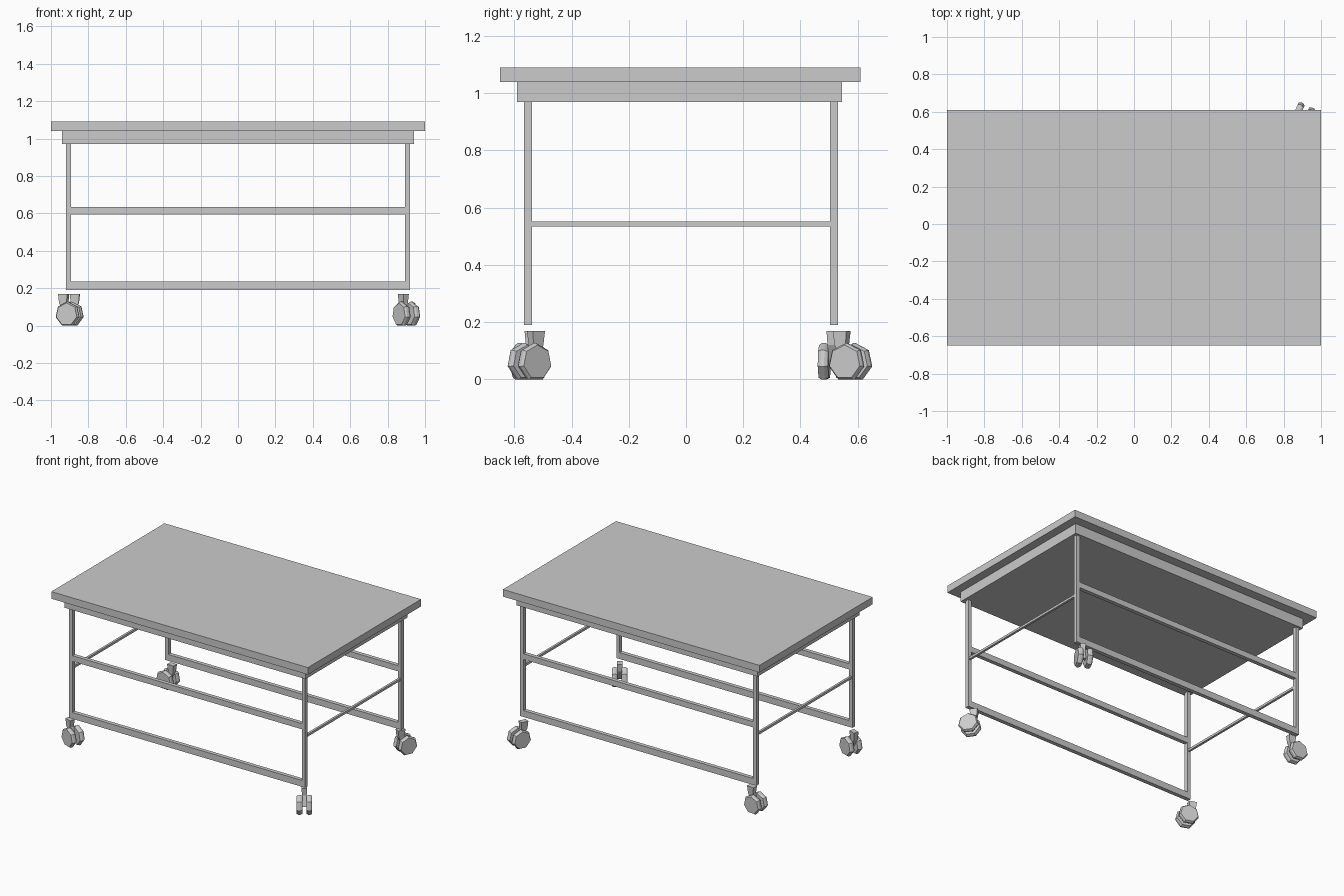
import bpy, bmesh, math
from mathutils import Matrix, Vector

cube = bpy.data.objects.get("Cube")
if cube:
    bpy.data.objects.remove(cube, do_unlink=True)

GREY = (0.6, 0.6, 0.6, 1)
mat = bpy.data.materials.new("light_grey")
mat.use_nodes = True
mat.diffuse_color = GREY
mat.node_tree.nodes["Principled BSDF"].inputs["Base Color"].default_value = GREY


def finish(name, bm):
    bmesh.ops.recalc_face_normals(bm, faces=bm.faces)
    mesh = bpy.data.meshes.new(name)
    bm.to_mesh(mesh)
    bm.free()
    mesh.materials.append(mat)
    obj = bpy.data.objects.new(name, mesh)
    bpy.context.collection.objects.link(obj)
    return obj


def box(name, x, y, z):
    """Box from (min, max) ranges."""
    bm = bmesh.new()
    bmesh.ops.create_cube(bm, size=1)
    for v in bm.verts:
        v.co = [(r[0] + r[1]) / 2 + c * (r[1] - r[0]) for r, c in zip((x, y, z), v.co)]
    return finish(name, bm)


def loft(bm, rings):
    """Closed solid through rings of equal point count."""
    loops = [[bm.verts.new(p) for p in ring] for ring in rings]
    for a, b in zip(loops, loops[1:]):
        for i in range(len(a)):
            j = (i + 1) % len(a)
            bm.faces.new((a[i], a[j], b[j], b[i]))
    bm.faces.new(loops[0])
    bm.faces.new(loops[-1])


# Top and apron
box("table_top", (-1, 1), (-0.65, 0.61), (1.04, 1.09))
box("apron", (-0.94, 0.94), (-0.59, 0.545), (0.97, 1.04))

# Front and back frames: legs and two rails each
FRAMES = {"front": (-0.566, -0.538), "back": (0.503, 0.531)}
for end, y in FRAMES.items():
    box(end + "_left_leg", (0.894, 0.92), y, (0.19, 0.97))
    box(end + "_right_leg", (-0.92, -0.894), y, (0.19, 0.97))
    box(end + "_lower_rail", (-0.894, 0.894), y, (0.19, 0.235))
    box(end + "_middle_rail", (-0.894, 0.894), y, (0.595, 0.635))

# Thin side bars joining the frames
for side, s in (("left", 1), ("right", -1)):
    x = sorted((s * 0.899, s * 0.915))
    box(side + "_side_bar", x, (-0.538, 0.503), (0.535, 0.551))

# Casters: twin seven-sided wheels and a tapered stem
SIDES, RADIUS = 7, 0.067
AXLE_Z = RADIUS * math.cos(math.pi / SIDES)


def wheel_ring(offset, radius):
    # local x is the axle, one flat side rests on the floor
    angles = [-math.pi / 2 + (2 * i + 1) * math.pi / SIDES for i in range(SIDES)]
    return [Vector((offset, radius * math.cos(a), radius * math.sin(a) + AXLE_Z)) for a in angles]


def caster(name, x, y, axle_angle, trail):
    place = Matrix.Translation((x, y, 0)) @ Matrix.Rotation(math.radians(axle_angle), 4, "Z")
    bm = bmesh.new()
    for s in (-1, 1):
        profile = ((0.013, 0.06), (0.026, RADIUS), (0.039, RADIUS), (0.049, 0.06))
        loft(bm, [wheel_ring(s * o, r) for o, r in profile])
    bm.transform(place)
    finish(name + "_wheels", bm)

    bm = bmesh.new()
    rings = []
    for z, w, d, shift in ((0.05, 0.013, 0.015, 0), (0.12, 0.015, 0.021, trail), (0.17, 0.018, 0.026, trail)):
        rings.append([Vector((a * w, shift + b * d, z)) for a, b in ((-1, -1), (1, -1), (1, 1), (-1, 1))])
    loft(bm, rings)
    bm.transform(place)
    finish(name + "_stem", bm)


caster("front_left_caster", 0.90, -0.547, 35, 0.028)
caster("front_right_caster", -0.90, -0.55, 70, 0.034)
caster("back_left_caster", 0.90, 0.575, -25, -0.034)
caster("back_right_caster", -0.905, 0.514, 85, -0.033)
